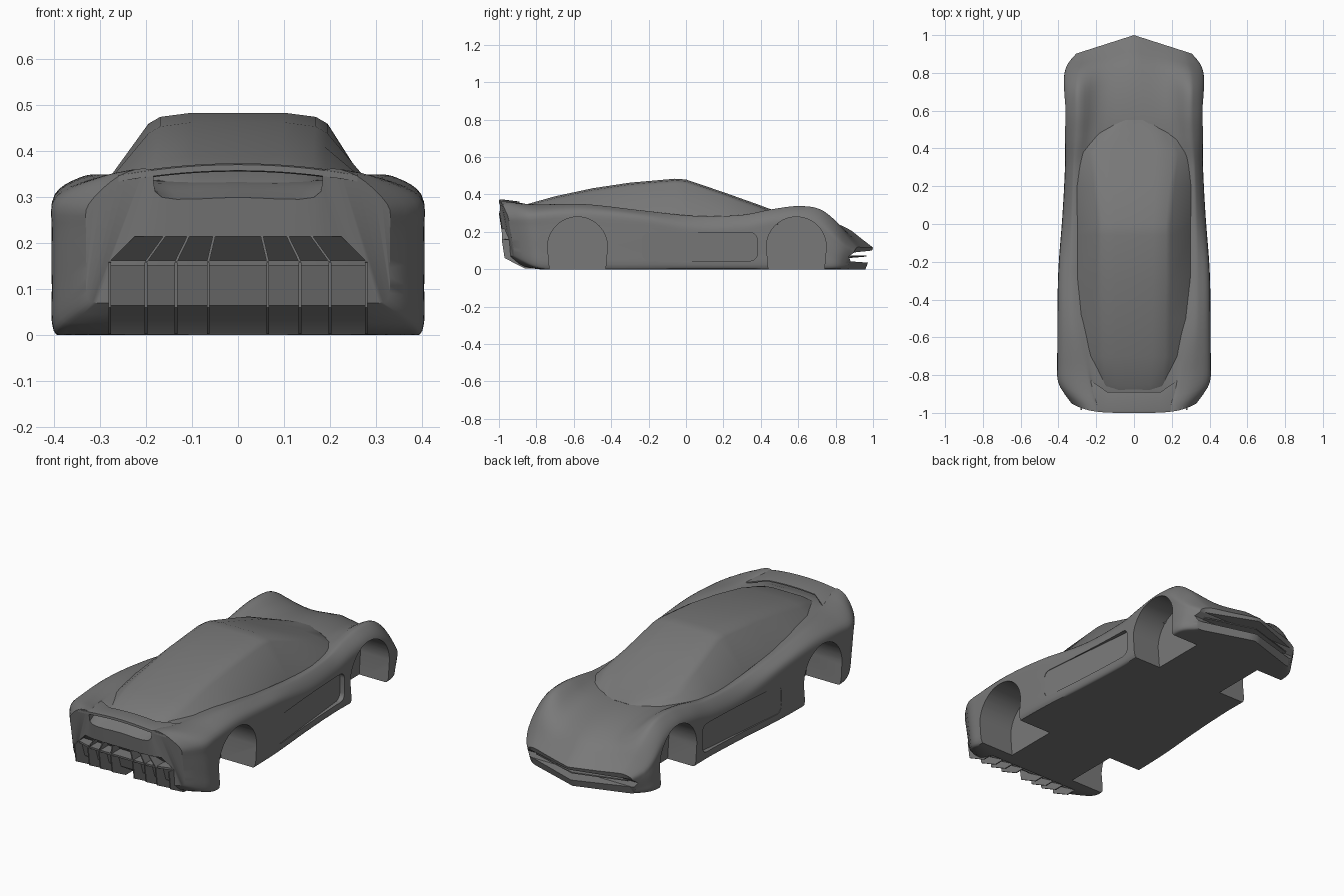
import bpy, bmesh, math

cube = bpy.data.objects.get("Cube")
if cube:
    bpy.data.objects.remove(cube)

paint = bpy.data.materials.new("body_grey")
paint.use_nodes = True
grey = (0.19, 0.19, 0.19, 1)
paint.diffuse_color = grey
paint.node_tree.nodes["Principled BSDF"].inputs["Base Color"].default_value = grey


def clamp(v):
    return max(0.0, min(1.0, v))


def curve(keys, t):
    """Smooth interpolation through rows of (t, values...)."""
    last = len(keys) - 1
    i = 0
    while i < last - 1 and t > keys[i + 1][0]:
        i += 1

    def slope(j, c):
        a, b = keys[max(j - 1, 0)], keys[min(j + 1, last)]
        return (b[c] - a[c]) / (b[0] - a[0])

    p, q = keys[i], keys[i + 1]
    h = q[0] - p[0]
    u = clamp((t - p[0]) / h)
    out = []
    for c in range(1, len(p)):
        out.append((1 + 2 * u) * (1 - u) ** 2 * p[c] + u * (1 - u) ** 2 * h * slope(i, c)
                   + u * u * (3 - 2 * u) * q[c] + u * u * (u - 1) * h * slope(i + 1, c))
    return out


def finish(name, bm):
    bmesh.ops.recalc_face_normals(bm, faces=bm.faces[:])
    if bm.calc_volume(signed=True) < 0:
        bmesh.ops.reverse_faces(bm, faces=bm.faces[:])
    mesh = bpy.data.meshes.new(name)
    bm.to_mesh(mesh)
    bm.free()
    mesh.materials.append(paint)
    ob = bpy.data.objects.new(name, mesh)
    bpy.context.collection.objects.link(ob)
    return ob


def smooth(ob, angle=35):
    bpy.ops.object.select_all(action='DESELECT')
    ob.select_set(True)
    bpy.context.view_layer.objects.active = ob
    bpy.ops.object.shade_smooth_by_angle(angle=math.radians(angle))


def loft(name, loops, paired=False):
    """Skin closed loops; paired caps join the top of each end to its bottom."""
    bm = bmesh.new()
    rings = [[bm.verts.new(p) for p in loop] for loop in loops]
    n = len(rings[0])
    for a, b in zip(rings, rings[1:]):
        for k in range(n):
            m = (k + 1) % n
            bm.faces.new((a[k], a[m], b[m], b[k]))
    for ring in (rings[0], rings[-1]):
        if not paired:
            bm.faces.new(ring)
            continue
        half = n // 2
        for side in (1, -1):
            for k in range(half // 2):
                quad = []
                for i in (k, k + 1, half - k - 1, half - k):
                    v = ring[(side * i) % n]
                    if v not in quad:
                        quad.append(v)
                bm.faces.new(quad)
    return finish(name, bm)


def mirrored(half):
    return half + [(-x, y, z) for x, y, z in half[-2:0:-1]]


def prism(name, outline, low, high):
    """Side outline in (y, z), spanning x from low(y, z) to high(y, z)."""
    return loft(name, [[(f(y, z), y, z) for y, z in outline] for f in (low, high)])


def cut(ob, cutter):
    """Subtract the cutter with the first solver that leaves a sound solid."""
    bm = bmesh.new()
    bm.from_mesh(ob.data)
    before = bm.calc_volume()
    bm.free()
    mod = ob.modifiers.new("cut", 'BOOLEAN')
    mod.operation = 'DIFFERENCE'
    mod.object = cutter
    for solver in ('EXACT', 'MANIFOLD', 'FLOAT'):
        mod.solver = solver
        bpy.context.view_layer.update()
        bm = bmesh.new()
        bm.from_object(ob, bpy.context.evaluated_depsgraph_get())
        sound = .75 * before < bm.calc_volume() < before * .99999
        if sound:
            bm.to_mesh(ob.data)
        bm.free()
        if sound:
            break
    ob.modifiers.remove(mod)
    bpy.data.objects.remove(cutter)


# Body: y, half width, floor, shoulder z, fender z, fender x, deck x, deck z
BODY = [
    (-1, .33, .07, .285, .36, .19, .165, .30),
    (-.95, .385, .03, .29, .358, .2, .175, .315),
    (-.9, .402, .012, .295, .352, .22, .19, .33),
    (-.8, .405, 0, .3, .347, .25, .2, .338),
    (-.55, .405, 0, .305, .348, .3, .2, .33),
    (-.25, .4, 0, .28, .315, .31, .2, .29),
    (.05, .378, 0, .23, .285, .305, .2, .27),
    (.3, .365, 0, .235, .29, .3, .2, .27),
    (.45, .365, 0, .265, .318, .285, .2, .29),
    (.6, .368, 0, .28, .335, .28, .18, .288),
    (.75, .37, 0, .255, .318, .28, .17, .262),
    (.87, .368, 0, .185, .245, .27, .15, .215),
    (.94, .35, 0, .135, .172, .25, .14, .162),
    (1, .31, 0, .1, .118, .24, .14, .116)]


def body_section(y0):
    w, floor, zo, zs, xs, xi, zc = curve(BODY, y0)
    floor = max(floor, 0)
    rise = zo - floor
    pts = [(0, floor), (.5 * w, floor), (.88 * w, floor), (.99 * w, floor + .01),
           (w, floor + .35 * rise), (w, floor + .75 * rise), (.985 * w, zo),
           ((.985 * w + xs) / 2, zs - .17 * (zs - zo)), (xs, zs), (xi, zc), (0, zc)]
    keys = [(i, x, z) for i, (x, z) in enumerate(pts)]
    nose = clamp((y0 - .5) / .5) ** 1.5
    lip = clamp((y0 - .8) / .2)
    tail = clamp((-y0 - .7) / .3)
    half = []
    for k in range(41):
        x, z = curve(keys, k / 4)
        z = max(z, 0)
        y = y0 - nose * .32 * x - lip * .4 * max(.1 - z, 0)
        y += tail * (.05 * (x / .33) ** 4 + .175 * max(.27 - z, 0))
        half.append((0 if k in (0, 40) else x, y, z))
    return mirrored(half)


body = loft("body_shell", [body_section(-1 + i / 36) for i in range(73)], paired=True)

# Wheel arches
for yc in (-.58, .59):
    arch = [(yc + .16 * math.cos(a), .12 + .16 * math.sin(a))
            for a in (math.pi * i / 28 for i in range(29))]
    arch += [(yc - .145, -.05), (yc + .145, -.05)]
    for s in (1, -1):
        cut(body, prism("arch_cutter", arch, lambda y, z: .2 * s, lambda y, z: .6 * s))

# Door scoops, deepest at the front
scoop = []
for cy, cz, start in ((.345, .16, 0), (-.2, .16, 90), (-.2, .08, 180), (.345, .08, 270)):
    for i in range(6):
        a = math.radians(start + 18 * i)
        scoop.append((cy + .035 * math.cos(a), cz + .035 * math.sin(a)))
for s in (1, -1):
    cut(body, prism("scoop_cutter", scoop, lambda y, z: s * (.337 + (.38 - y) * .1),
                    lambda y, z: .6 * s))


def full_cut(outline, half_width):
    cut(body, prism("cutter", outline, lambda y, z: -half_width(z), lambda y, z: half_width(z)))


def taper(z):
    return 1 - 3.6 * max(z - .16, 0)


# Nose mouth, diffuser tunnel and tapered rear vent
full_cut([(1.05, .106), (.9, .09), (.87, .068), (.88, .042), (1.05, .03)], lambda z: .45)
full_cut([(-1.1, -.05), (-.77, -.05), (-.8, .004), (-.9, .065), (-.93, .152), (-1.1, .152)],
         lambda z: .28)
full_cut([(-1.1, .163), (-.91, .163), (-.965, .215), (-1.1, .215)], lambda z: .28 * taper(z))
smooth(body)

# Diffuser fins and slanted vent fins
for s, side in ((1, "left"), (-1, "right")):
    for i, x in enumerate((.065, .135, .2, .279)):
        prism(f"diffuser_fin_{side}_{i + 1}",
              [(-.985, .158), (-.97, .06), (-.86, .003), (-.78, .003), (-.9, .16)],
              lambda y, z: s * (x - .003), lambda y, z: s * (x + .003))
        if i < 3:
            prism(f"vent_fin_{side}_{i + 1}",
                  [(-.983, .16), (-.9, .16), (-.95, .217), (-.986, .217)],
                  lambda y, z: s * (x * taper(z) - .003), lambda y, z: s * (x * taper(z) + .003))

# Cabin: y, base half width, base z, roof half width, roof z
CABIN = [
    (.55, .1, .27, .08, .292), (.48, .22, .28, .19, .311), (.38, .29, .28, .235, .348),
    (.2, .305, .28, .215, .412), (.0, .3, .285, .195, .48), (-.06, .3, .295, .195, .484),
    (-.3, .3, .315, .195, .463), (-.5, .29, .325, .19, .433), (-.7, .25, .325, .19, .39),
    (-.85, .2, .3, .17, .348), (-.9, .18, .28, .15, .32)]
cabin_loops = []
for y, wb, zb, wt, zt in CABIN:
    cabin_loops.append(mirrored([
        (0, y, zb - .04), (wb, y, zb - .04), (wb, y, zb), (wt, y, zt - .024),
        (.87 * wt, y, zt - .009), (.52 * wt, y, zt), (0, y, zt)]))
smooth(loft("cabin", cabin_loops), 30)

# Rear spoiler bridging the two fenders
wing = []
for i in range(27):
    x = -.26 + .02 * i
    rear = -1 + .05 * (abs(x) / .33) ** 4
    front = -.89 + .7 * max(abs(x) - .14, 0)
    top = .374 - .35 * x * x
    wing.append([(x, rear, top - .016), (x, rear, top - .003), (x, rear + .012, top),
                 (x, front, top - .012), (x, front, top - .018)])
smooth(loft("rear_spoiler", wing))

# Thin pointed blade inside the mouth
blade = []
for x in (-.27, 0, .27):
    tip = .965 - .3 * abs(x)
    blade.append([(x, tip, .068), (x, tip, .074), (x, .85, .066), (x, .85, .058)])
loft("mouth_blade", blade)
